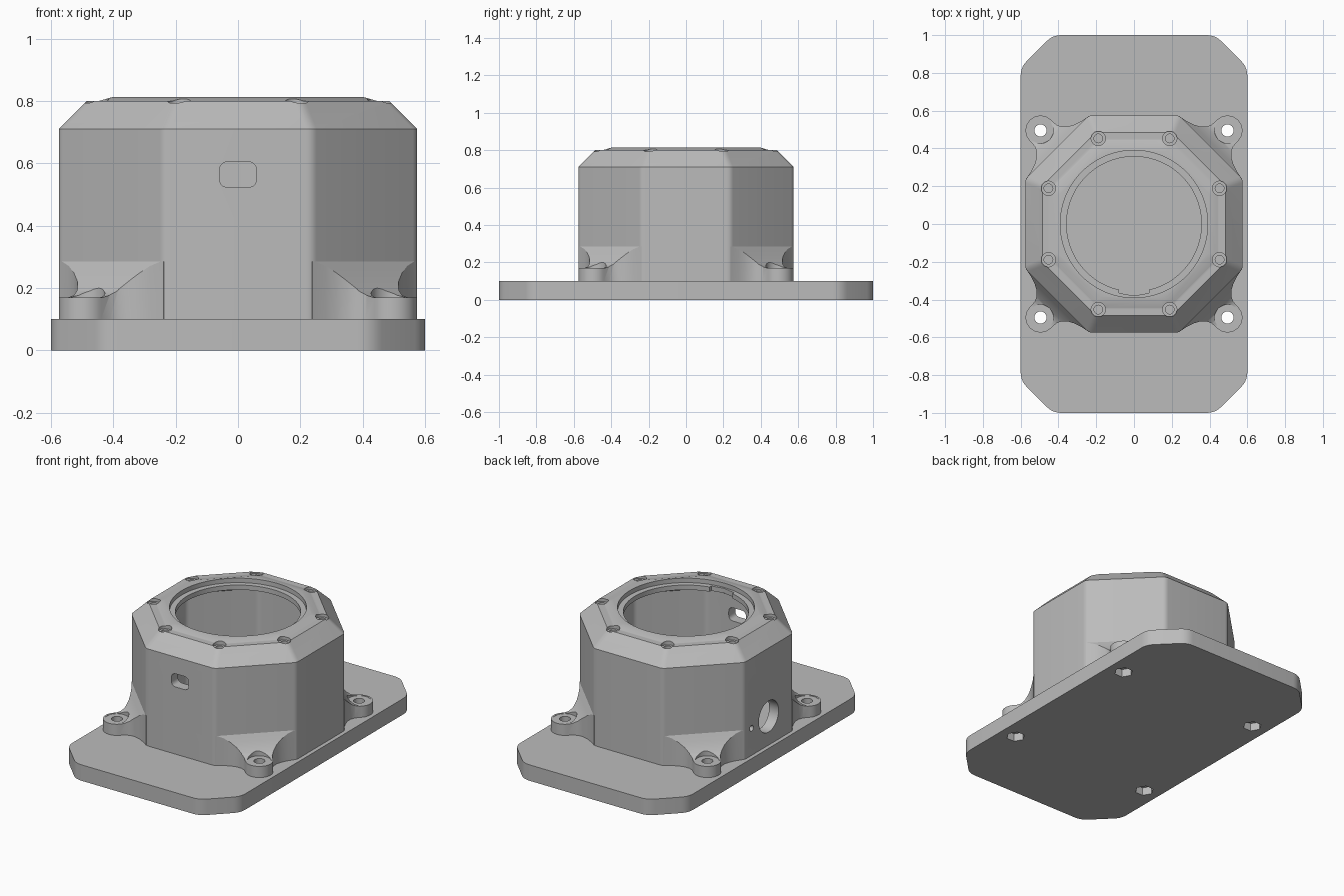
import bpy, bmesh, math
from mathutils import Matrix, Vector

cube = bpy.data.objects.get("Cube")
if cube:
    bpy.data.objects.remove(cube)

grey = bpy.data.materials.new("plain grey")
grey.use_nodes = True
grey.diffuse_color = (0.5, 0.5, 0.5, 1)
grey.node_tree.nodes["Principled BSDF"].inputs["Base Color"].default_value = (0.5, 0.5, 0.5, 1)


def rounded(points, setback, steps=5):
    """Round every corner of a polygon."""
    out = []
    for i, p in enumerate(points):
        p = Vector(p)
        a = p + (Vector(points[i - 1]) - p).normalized() * setback
        b = p + (Vector(points[(i + 1) % len(points)]) - p).normalized() * setback
        for k in range(steps + 1):
            t = k / steps
            out.append(a * (1 - t) ** 2 + p * 2 * t * (1 - t) + b * t * t)
    return out


def circle(r, cx=0, cy=0, n=48):
    return [(cx + r * math.cos(2 * math.pi * k / n), cy + r * math.sin(2 * math.pi * k / n))
            for k in range(n)]


def octagon(apothem, setback=0.02):
    r = apothem / math.cos(math.pi / 8)
    corners = [(r * math.cos(a), r * math.sin(a))
               for a in [math.pi / 8 + k * math.pi / 4 for k in range(8)]]
    return rounded(corners, setback)


def loft(name, rings, turn=None):
    """Skin a stack of (outline, z) rings and cap both ends."""
    bm = bmesh.new()
    loops = [[bm.verts.new((p[0], p[1], z)) for p in pts] for pts, z in rings]
    for lo, hi in zip(loops, loops[1:]):
        for i in range(len(lo)):
            bm.faces.new((lo[i - 1], lo[i], hi[i], hi[i - 1]))
    bm.faces.new(loops[0])
    bm.faces.new(loops[-1])
    if turn:
        bm.transform(turn)
    bmesh.ops.recalc_face_normals(bm, faces=bm.faces)
    mesh = bpy.data.meshes.new(name)
    bm.to_mesh(mesh)
    bm.free()
    mesh.materials.append(grey)
    obj = bpy.data.objects.new(name, mesh)
    bpy.context.collection.objects.link(obj)
    return obj


def prism(name, outline, z0, z1, turn=None):
    return loft(name, [(outline, z0), (outline, z1)], turn)


def combine(obj, tool, operation='DIFFERENCE'):
    mod = obj.modifiers.new("combine", 'BOOLEAN')
    mod.operation, mod.object, mod.solver = operation, tool, 'EXACT'
    bpy.context.view_layer.objects.active = obj
    bpy.ops.object.modifier_apply(modifier=mod.name)
    bpy.data.objects.remove(tool)


def smooth(obj):
    bpy.ops.object.select_all(action='DESELECT')
    obj.select_set(True)
    bpy.context.view_layer.objects.active = obj
    bpy.ops.object.shade_smooth_by_angle(angle=math.radians(25))


EAR = 0.495
corners = [(sx * EAR, sy * EAR) for sx in (1, -1) for sy in (1, -1)]

# Base plate with chamfered corners, bolt holes and nut pockets underneath
quarter = [(0.6, 0.83), (0.43, 1.0)]
half = quarter + [(-x, y) for x, y in reversed(quarter)]
plate = prism("base_plate", rounded(half + [(-x, -y) for x, y in half], 0.045), 0, 0.1)
for x, y in corners:
    combine(plate, prism("bolt_cutter", circle(0.032, x, y, 32), -0.1, 0.2))
    combine(plate, prism("nut_cutter", circle(0.055, x, y, 6), -0.1, 0.05))
smooth(plate)

# Octagonal housing with sloped shoulder and slightly raised top
housing = loft("housing", [(octagon(a), z) for a, z in (
    (0.575, 0.1), (0.575, 0.71), (0.485, 0.8), (0.445, 0.8), (0.4, 0.813))])
combine(housing, loft("cavity_cutter", [(octagon(a), z) for a, z in (
    (0.51, 0.05), (0.51, 0.68), (0.43, 0.755))]))

# Round opening with a stepped ledge and a notch in the ledge
combine(housing, prism("opening_cutter", circle(0.357, n=96), 0.6, 0.9))
combine(housing, prism("ledge_cutter", circle(0.39, n=96), 0.785, 0.9))
notch = [(-0.08, -0.3), (-0.08, -0.365), (0, -0.38), (0.08, -0.365), (0.08, -0.3)]
combine(housing, prism("notch_cutter", notch, 0.7, 0.9))

# Eight counterbored screw holes, one pair per main side
for side in range(4):
    spin = Matrix.Rotation(side * math.pi / 2, 4, 'Z')
    for x in (-0.189, 0.189):
        for r, floor in ((0.038, 0.782), (0.023, 0.755)):
            combine(housing, prism("screw_cutter", circle(r, x, 0.453, 24), floor, 0.9, spin))

# Front slot
slot = rounded([(0.06, 0.522), (0.06, 0.605), (-0.06, 0.605), (-0.06, 0.522)], 0.032)
combine(housing, prism("slot_cutter", slot, 0.4, 0.7, Matrix.Rotation(math.pi / 2, 4, 'X')))

# Cable port and small pin hole on the -x side
for r, height, y in ((0.098, 0.28, 0), (0.018, 0.27, 0.17)):
    combine(housing, prism("port_cutter", circle(r, height, y), 0.4, 0.7,
                           Matrix.Rotation(-math.pi / 2, 4, 'Y')))
smooth(housing)

# Mounting ear: flared plan crossed with a concave side profile
centre = EAR * math.sqrt(2)
flare = [(0.54, 0.24), (0.573, 0.235), (0.583, 0.185), (0.595, 0.15), (0.612, 0.117),
         (0.635, 0.094), (0.662, 0.081)]
tip = [(centre + 0.079 * math.cos(a), 0.079 * math.sin(a))
       for a in [math.pi / 2 - k * math.pi / 24 for k in range(25)]]
plan = flare + tip + [(u, -v) for u, v in reversed(flare)]
ear = prism("mounting_ear", plan, 0.1, 0.4)
slope = [(0.5, 0.05), (0.9, 0.05), (0.9, 0.17), (0.69, 0.17), (0.665, 0.176), (0.64, 0.19),
         (0.612, 0.222), (0.595, 0.249), (0.575, 0.285), (0.54, 0.285), (0.5, 0.285)]
combine(ear, prism("slope_tool", slope, -0.5, 0.5, Matrix.Rotation(math.pi / 2, 4, 'X')),
        'INTERSECT')
combine(ear, prism("clearance_cutter", circle(0.068, centre), 0.168, 0.5))
combine(ear, prism("ear_bolt_cutter", circle(0.032, centre, 0, 32), 0, 0.5))
smooth(ear)
ear.rotation_euler.z = math.pi / 4
for k in range(1, 4):
    other = ear.copy()
    other.rotation_euler.z += k * math.pi / 2
    bpy.context.collection.objects.link(other)
